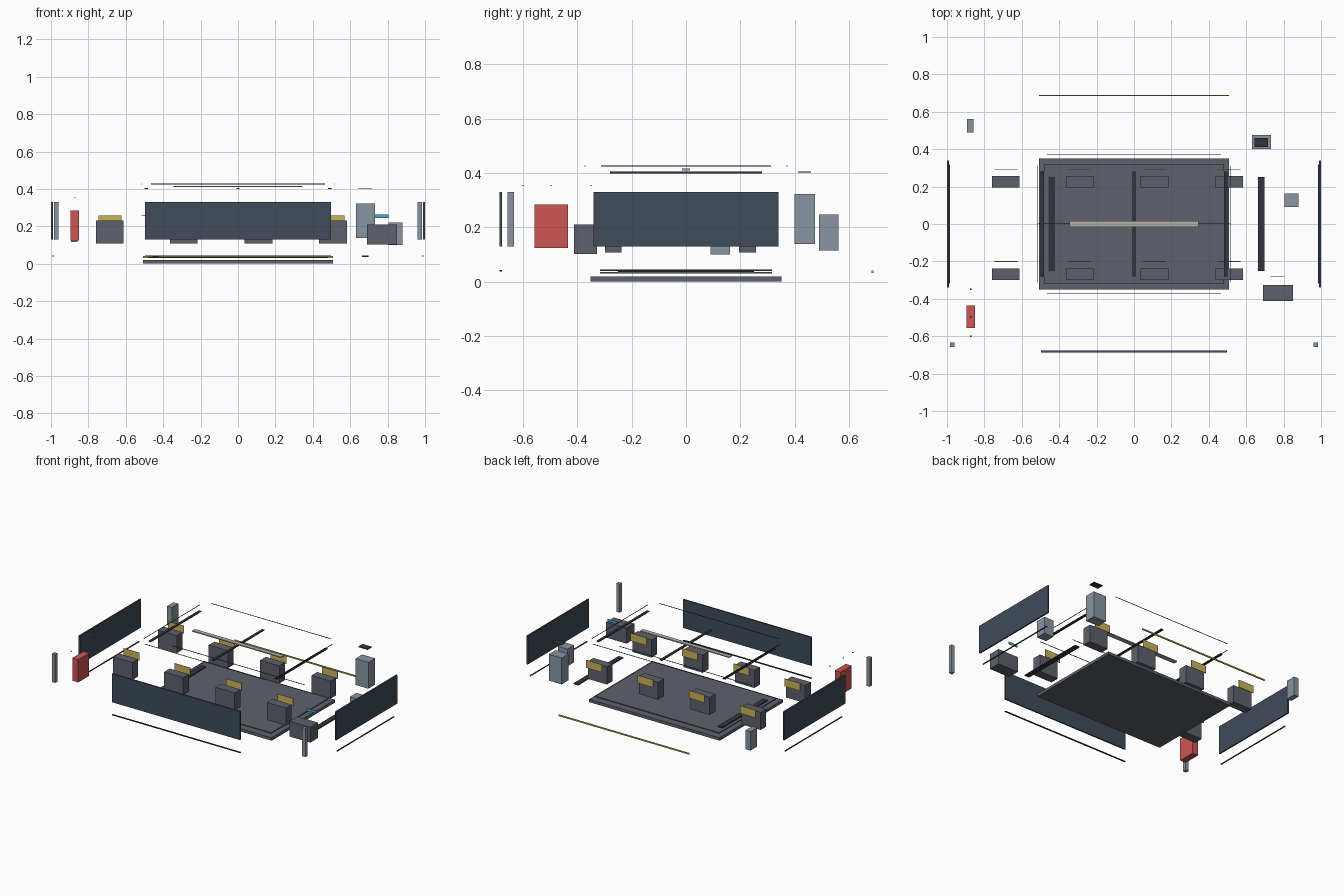
import bpy


def mat(name, r, g, b):
    m = bpy.data.materials.new(name)
    m.diffuse_color = (r, g, b, 1)
    return m


SLATE = mat("slate", 0.11, 0.12, 0.15)
NAVY = mat("navy", 0.05, 0.07, 0.10)
STEEL = mat("steel", 0.25, 0.30, 0.36)
DARK = mat("dark", 0.03, 0.035, 0.045)
PALE = mat("pale", 0.45, 0.44, 0.40)
GOLD = mat("gold", 0.60, 0.45, 0.10)
RED = mat("red", 0.62, 0.09, 0.09)
CYAN = mat("cyan", 0.06, 0.42, 0.60)


def box(name, x, y, z, material):
    """Box from (min, max) ranges on each axis."""
    bpy.ops.mesh.primitive_cube_add(
        size=1, location=[(r[0] + r[1]) / 2 for r in (x, y, z)])
    ob = bpy.context.object
    ob.name = name
    ob.scale = [r[1] - r[0] for r in (x, y, z)]
    bpy.ops.object.transform_apply(location=False, rotation=False, scale=True)
    ob.data.materials.append(material)
    return ob


def around(c, size):
    return (c - size / 2, c + size / 2)


# Base plate and the floor panel just above it
box("base_plate", (-0.507, 0.507), (-0.351, 0.351), (0, 0.02), SLATE)
box("floor_panel", (-0.48, 0.48), (-0.317, 0.317), (0.031, 0.036), SLATE)

# Floor strips running front to back
for x in (-0.44, 0.68):
    box("floor_strip", around(x, 0.036), (-0.25, 0.25), (0.036, 0.043), DARK)

# Front wall with lower trim, gold strip at the back
box("front_wall", (-0.497, 0.497), (-0.687, -0.677), (0.13, 0.33), NAVY)
box("front_trim", (-0.497, 0.497), around(-0.682, 0.008), (0.038, 0.044), DARK)
box("back_strip", (-0.507, 0.507), around(0.687, 0.007), (0.032, 0.041), GOLD)

# Side walls, side trims, corner posts and upper side rods
for s in (-1, 1):
    box("side_wall", around(s * 0.995, 0.01), (-0.34, 0.34), (0.13, 0.33), NAVY)
    box("side_trim", around(s * 0.988, 0.006), (-0.317, 0.317), (0.039, 0.045), DARK)
    box("corner_post", around(s * 0.971, 0.025), around(-0.645, 0.025), (0.13, 0.33), STEEL)
    box("upper_side_rod", around(s * 0.515, 0.003), (-0.312, 0.312), (0.425, 0.428), DARK)
    box("upper_long_rod", (-0.465, 0.465), around(s * 0.372, 0.003), (0.425, 0.428), DARK)

# Roof ribs, central light bar and middle wire
for x in (-0.49, 0, 0.49):
    box("roof_rib", around(x, 0.018), (-0.28, 0.28), (0.399, 0.405), DARK)
box("light_bar", (-0.345, 0.345), around(0, 0.03), (0.409, 0.416), PALE)
box("middle_wire", (-0.515, 0.515), around(0.005, 0.003), (0.256, 0.259), DARK)

# Two rows of four modules, each with a gold panel behind
for x in (-0.685, -0.29, 0.11, 0.508):
    for y in (0.226, -0.268):
        box("module", around(x, 0.148), around(y, 0.062), (0.107, 0.23), SLATE)
        box("module_panel", around(x, 0.122), around(y + 0.067, 0.004), (0.203, 0.257), GOLD)

# Tall cabinet and its cap
box("tall_cabinet", (0.632, 0.732), (0.40, 0.475), (0.138, 0.323), STEEL)
box("cabinet_cap", (0.645, 0.717), (0.412, 0.46), (0.402, 0.406), DARK)

# Desk with cyan screen, small stool block
box("desk", (0.69, 0.85), (-0.413, -0.327), (0.102, 0.21), SLATE)
box("desk_screen", (0.731, 0.805), around(-0.282, 0.004), (0.245, 0.262), CYAN)
box("stool_block", (0.805, 0.88), (0.09, 0.162), (0.10, 0.22), STEEL)

# Red locker with small hooks, and the back left block
box("red_locker", (-0.896, -0.85), (-0.557, -0.435), (0.125, 0.284), RED)
for y in (-0.35, -0.497, -0.6):
    box("locker_hook", around(-0.873, 0.008), around(y, 0.008), (0.352, 0.355), DARK)
box("back_left_block", (-0.894, -0.857), (0.49, 0.562), (0.115, 0.248), STEEL)
